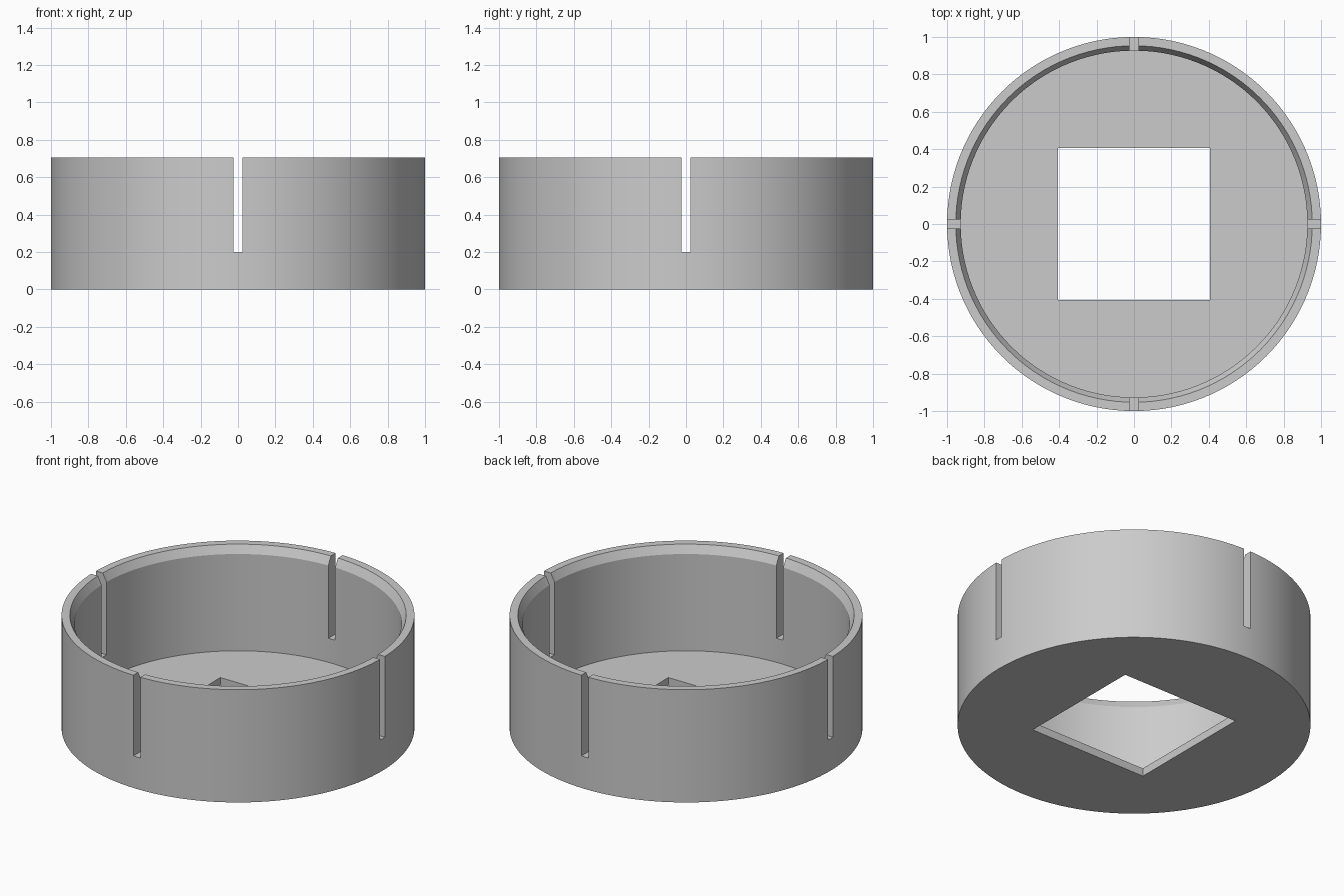
import bpy, bmesh, math
from mathutils import Matrix, Vector

cube = bpy.data.objects.get("Cube")
if cube:
    bpy.data.objects.remove(cube, do_unlink=True)

SEGMENTS = 120
HEIGHT = 0.705
FLOOR = 0.05
SLOT_BOTTOM = 0.2
SLOT_WIDTH = 0.048
HOLE = 0.815

# Single plain grey material
grey = bpy.data.materials.new("plain grey")
grey.use_nodes = True
colour = (0.6, 0.6, 0.6, 1)
grey.diffuse_color = colour
grey.node_tree.nodes["Principled BSDF"].inputs["Base Color"].default_value = colour


def make_object(name, bm):
    mesh = bpy.data.meshes.new(name)
    bmesh.ops.recalc_face_normals(bm, faces=bm.faces)
    bm.to_mesh(mesh)
    bm.free()
    obj = bpy.data.objects.new(name, mesh)
    bpy.context.collection.objects.link(obj)
    mesh.materials.append(grey)
    return obj


def box(name, size, centre):
    bm = bmesh.new()
    bmesh.ops.create_cube(bm, size=1, matrix=Matrix.Translation(centre) @ Matrix.Diagonal((*size, 1)))
    obj = make_object(name, bm)
    obj.hide_render = True
    return obj


# Round cup: floor, wall and chamfered inner rim turned from one profile
profile = [(0, 0), (1, 0), (1, HEIGHT), (0.953, HEIGHT),
           (0.927, HEIGHT - 0.05), (0.927, FLOOR), (0, FLOOR)]
bm = bmesh.new()
verts = [bm.verts.new((r, 0, z)) for r, z in profile]
edges = [bm.edges.new(pair) for pair in zip(verts, verts[1:])]
bmesh.ops.spin(bm, geom=verts + edges, cent=(0, 0, 0), axis=(0, 0, 1),
               angle=math.tau, steps=SEGMENTS, use_duplicate=False)
bmesh.ops.remove_doubles(bm, verts=bm.verts, dist=0.0001)
cup = make_object("slotted_cup", bm)

# Cutters: square floor opening and two crossing pairs of wall slots
slot_z = SLOT_BOTTOM + 0.5
cutters = [
    box("floor_opening_cutter", (HOLE, HOLE, 0.2), Vector((0, 0, 0))),
    box("side_slots_cutter", (3, SLOT_WIDTH, 1), Vector((0, 0, slot_z))),
    box("front_back_slots_cutter", (SLOT_WIDTH, 3, 1), Vector((0, 0, slot_z))),
]

bpy.ops.object.select_all(action="DESELECT")
cup.select_set(True)
bpy.context.view_layer.objects.active = cup
for cutter in cutters:
    cut = cup.modifiers.new(cutter.name, "BOOLEAN")
    cut.operation = "DIFFERENCE"
    cut.solver = "EXACT"
    cut.object = cutter
    bpy.ops.object.modifier_apply(modifier=cut.name)
    bpy.data.objects.remove(cutter, do_unlink=True)

# Smooth walls with crisp rims and slot edges
bpy.ops.object.shade_smooth_by_angle(angle=math.radians(20))
